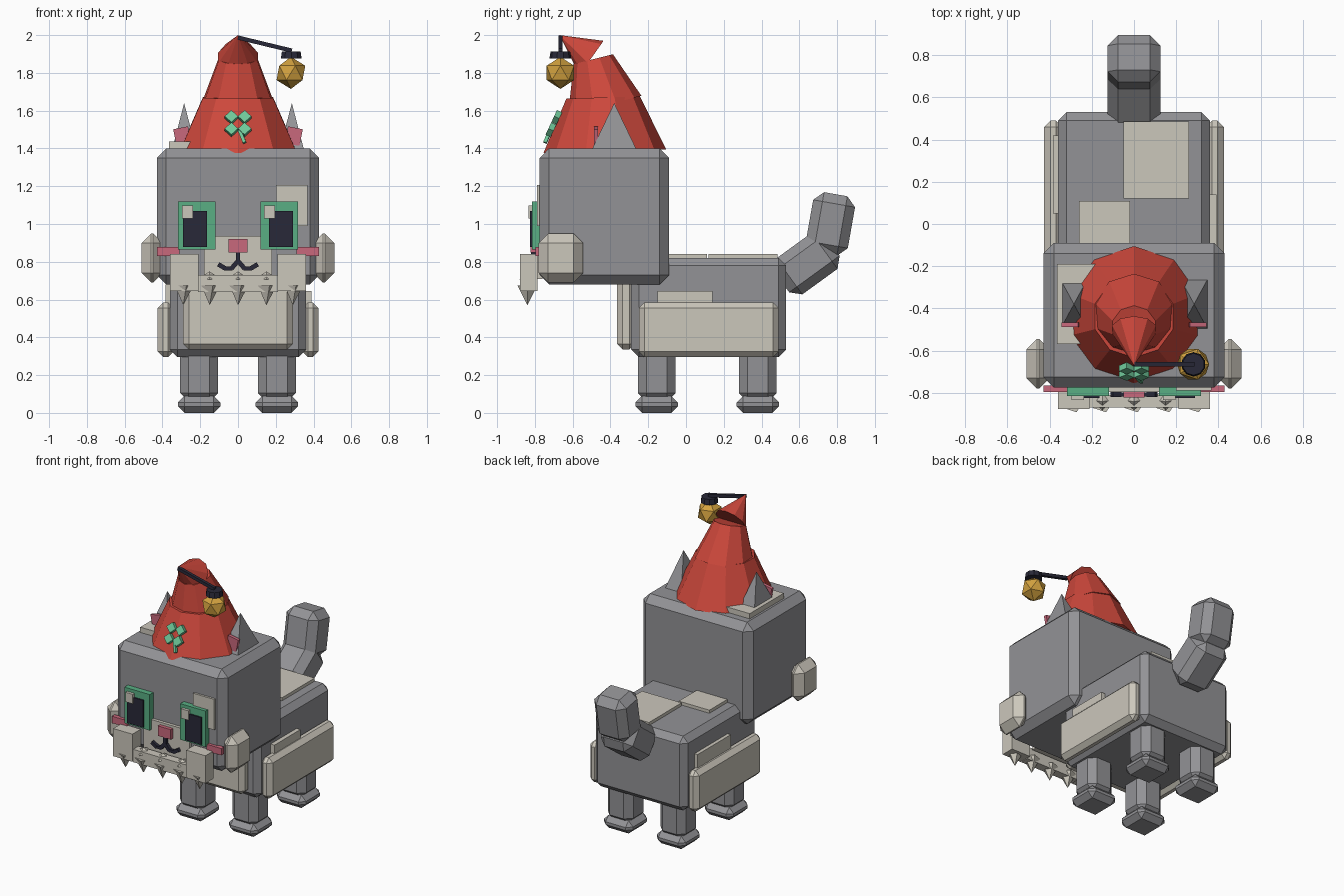
import bpy, bmesh, math
from mathutils import Matrix, Vector

if "Cube" in bpy.data.objects:
    bpy.data.objects.remove(bpy.data.objects["Cube"])


def material(name, r, g, b):
    m = bpy.data.materials.new(name)
    m.diffuse_color = (r, g, b, 1)
    m.use_nodes = True
    m.node_tree.nodes["Principled BSDF"].inputs["Base Color"].default_value = m.diffuse_color
    return m


GREY = material("grey fur", 0.29, 0.29, 0.305)
CREAM = material("cream fur", 0.60, 0.57, 0.50)
RED = material("red felt", 0.62, 0.065, 0.045)
GREEN = material("eye green", 0.10, 0.43, 0.23)
CLOVER = material("clover green", 0.16, 0.58, 0.32)
DARK = material("dark navy", 0.022, 0.022, 0.04)
PINK = material("pink", 0.58, 0.14, 0.20)
GOLD = material("gold", 0.65, 0.36, 0.05)


def finish(name, bm, mat, matrix=None):
    if matrix is not None:
        bm.transform(matrix)
    bmesh.ops.recalc_face_normals(bm, faces=bm.faces)
    me = bpy.data.meshes.new(name)
    bm.to_mesh(me)
    bm.free()
    me.materials.append(mat)
    ob = bpy.data.objects.new(name, me)
    bpy.context.collection.objects.link(ob)
    return ob


def block(name, mat, size, centre, bevel=0.0, rot=None):
    """Chamfered box from size and centre."""
    bm = bmesh.new()
    bmesh.ops.create_cube(bm, size=1)
    bmesh.ops.scale(bm, vec=size, verts=bm.verts)
    if bevel:
        bmesh.ops.bevel(bm, geom=bm.edges[:], offset=bevel, segments=1,
                        affect='EDGES', clamp_overlap=True)
    m = Matrix.Translation(centre)
    if rot is not None:
        m = m @ rot
    return finish(name, bm, mat, m)


def box(name, mat, x, y, z, bevel=0.0):
    """Chamfered box from its extents on each axis."""
    return block(name, mat, [b - a for a, b in (x, y, z)],
                 [(a + b) / 2 for a, b in (x, y, z)], bevel)


def cone(name, mat, sides, r1, r2, base, direction, length, spin=0.0, scale=(1, 1, 1)):
    """Cone or frustum starting at base and running along direction."""
    bm = bmesh.new()
    bmesh.ops.create_cone(bm, cap_ends=True, segments=sides, radius1=r1, radius2=r2,
                          depth=length, matrix=Matrix.Translation((0, 0, length / 2)))
    bmesh.ops.remove_doubles(bm, verts=bm.verts, dist=1e-5)
    bm.transform(Matrix.Diagonal((*scale, 1)) @ Matrix.Rotation(spin, 4, 'Z'))
    turn = Vector((0, 0, 1)).rotation_difference(Vector(direction)).to_matrix().to_4x4()
    return finish(name, bm, mat, Matrix.Translation(base) @ turn)


def bar(name, mat, a, b, width):
    """Square rod between two points."""
    a, b = Vector(a), Vector(b)
    turn = Vector((0, 0, 1)).rotation_difference(b - a).to_matrix().to_4x4()
    return block(name, mat, (width, width, (b - a).length), (a + b) / 2, 0, turn)


def span(s, a, b):
    """Mirror an x range to side s."""
    return tuple(sorted((s * a, s * b)))


# Body, head and chest
box("body", GREY, (-0.36, 0.36), (-0.29, 0.53), (0.295, 0.82), 0.04)
box("head", GREY, (-0.43, 0.43), (-0.775, -0.09), (0.68, 1.40), 0.05)
box("chest", CREAM, (-0.29, 0.29), (-0.365, -0.27), (0.335, 0.74), 0.03)

# Legs and feet
for s in (-1, 1):
    for where, y in (("front", -0.155), ("back", 0.38)):
        block(where + "_leg", GREY, (0.2, 0.2, 0.30), (s * 0.206, y, 0.21), 0.045)
        block(where + "_foot", GREY, (0.225, 0.225, 0.09), (s * 0.206, y, 0.045), 0.035)

# Two-piece raised tail
block("tail_base", GREY, (0.25, 0.33, 0.235), (0, 0.64, 0.79), 0.05,
      Matrix.Rotation(math.radians(36), 4, 'X'))
block("tail_tip", GREY, (0.25, 0.225, 0.32), (0, 0.765, 1.0), 0.05,
      Matrix.Rotation(math.radians(-10), 4, 'X'))

# Cream patches on the back, flanks, head top and brow
box("back_patch_rear", CREAM, (-0.05, 0.26), (0.12, 0.485), (0.80, 0.842))
box("back_patch_front", CREAM, (-0.26, -0.02), (-0.15, 0.11), (0.80, 0.842))
box("flank_patch_right", CREAM, (0.34, 0.39), (-0.15, 0.14), (0.45, 0.645))
box("flank_patch_left", CREAM, (-0.385, -0.34), (0.05, 0.42), (0.45, 0.68))
box("head_patch", CREAM, (-0.365, -0.12), (-0.57, -0.19), (1.38, 1.437))
box("brow_patch", CREAM, (0.20, 0.367), (-0.79, -0.76), (0.99, 1.206))

for s in (-1, 1):
    # Flank panels and cheek fluff
    box("flank_panel", CREAM, span(s, 0.34, 0.426), (-0.25, 0.49), (0.295, 0.585), 0.03)
    box("cheek_fluff", CREAM, span(s, 0.40, 0.51), (-0.78, -0.545), (0.69, 0.95), 0.05)

    # Ears with pink insides
    cone("ear", GREY, 4, 1, 0, (s * 0.285, -0.38, 1.39), (0, 0, 1), 0.25,
         math.pi / 4, (0.092, 0.17, 1))
    block("inner_ear", PINK, (0.08, 0.022, 0.09), (s * 0.295, -0.477, 1.465), 0,
          Matrix.Rotation(s * 0.2, 4, 'Y'))

    # Eyes: rim, pupil and glint (glint on the same side of both)
    e = s * 0.218
    box("eye_rim", GREEN, (e - 0.099, e + 0.099), (-0.815, -0.77), (0.866, 1.12))
    p = s * 0.227
    box("pupil", DARK, (p - 0.063, p + 0.063), (-0.825, -0.80), (0.878, 1.07))
    g = -0.05 + s * 0.217
    box("eye_glint", CREAM, (g - 0.029, g + 0.029), (-0.835, -0.81), (1.03, 1.097))

    # Blush and curled mouth
    box("blush", PINK, span(s, 0.31, 0.428), (-0.797, -0.765), (0.83, 0.878))
    bar("mouth_inner", DARK, (s * 0.004, -0.808, 0.80), (s * 0.034, -0.808, 0.765), 0.024)
    bar("mouth_middle", DARK, (s * 0.03, -0.808, 0.765), (s * 0.075, -0.808, 0.765), 0.02)
    bar("mouth_outer", DARK, (s * 0.065, -0.808, 0.763), (s * 0.105, -0.808, 0.787), 0.024)

    # Beard sides
    box("beard_side", CREAM, span(s, 0.21, 0.36), (-0.878, -0.785), (0.645, 0.84))

# Muzzle, nose and beard
box("muzzle", CREAM, (-0.18, 0.18), (-0.797, -0.76), (0.71, 0.937))
box("nose", PINK, (-0.05, 0.05), (-0.822, -0.78), (0.85, 0.92))
box("mouth_stem", DARK, (-0.011, 0.011), (-0.82, -0.79), (0.785, 0.855))
box("beard_bar", CREAM, (-0.212, 0.212), (-0.87, -0.81), (0.64, 0.73))
for x in (-0.29, -0.15, 0, 0.15, 0.29):
    cone("beard_tuft", CREAM, 5, 0.055, 0, (x, -0.84, 0.675), (0, 0, -1), 0.105)
for x in (-0.15, 0, 0.15):
    cone("beard_curl", CREAM, 4, 0.05, 0, (x, -0.835, 0.715), (0, -0.2, 1), 0.035)

# Floppy pointed hat in three tiers bending forward
cone("hat_brim", RED, 10, 0.325, 0.195, (0, -0.43, 1.385), (0, -0.03, 1), 0.285)
cone("hat_middle", RED, 10, 0.20, 0.107, (0, -0.43, 1.63), (0, -0.06, 0.24), 0.25)
cone("hat_tip", RED, 10, 0.11, 0, (0, -0.50, 1.88), (0, -0.17, 0.12), 0.208)

# Clover badge lying on the hat front
slope = Matrix.Translation((0, -0.695, 1.53)) @ Matrix.Rotation(math.radians(-25), 4, 'X')
for dx in (-0.035, 0.035):
    for dz in (-0.036, 0.036):
        block("clover_leaf", CLOVER, (0.05, 0.03, 0.05), slope @ Vector((dx, -0.005, dz)), 0,
              slope.to_3x3().to_4x4() @ Matrix.Rotation(math.pi / 4, 4, 'Y'))
bar("clover_stem", CLOVER, slope @ Vector((0.008, -0.005, -0.04)),
    slope @ Vector((0.035, -0.005, -0.112)), 0.018)

# Bell hanging from the hat tip
bar("bell_cord", DARK, (0, -0.665, 1.987), (0.285, -0.665, 1.918), 0.022)
cone("bell_cap", DARK, 10, 0.058, 0.052, (0.282, -0.665, 1.875), (0, 0, 1), 0.038)
bm = bmesh.new()
bmesh.ops.create_icosphere(bm, subdivisions=1, radius=0.085)
finish("bell", bm, GOLD, Matrix.Translation((0.28, -0.665, 1.80)))
